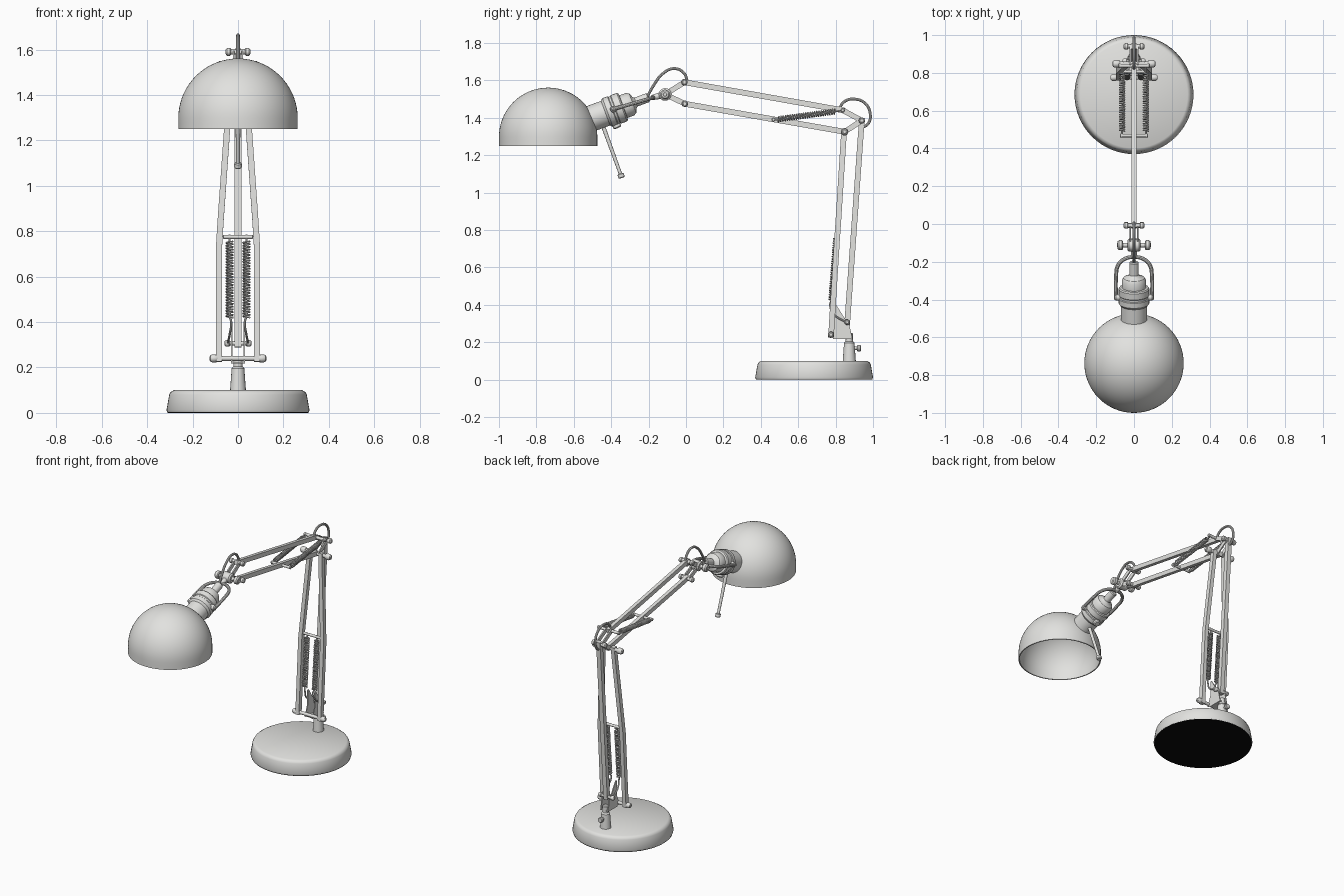
import bpy, bmesh, math
from mathutils import Vector as V

if "Cube" in bpy.data.objects:
    bpy.data.objects.remove(bpy.data.objects["Cube"])


def material(name, rgb):
    m = bpy.data.materials.new(name)
    m.diffuse_color = (*rgb, 1)
    m.use_nodes = True
    m.node_tree.nodes["Principled BSDF"].inputs["Base Color"].default_value = m.diffuse_color
    return m


GREY = material("light grey metal", (0.76, 0.76, 0.74))
BLACK = material("black pad", (0.003, 0.003, 0.003))


def finish(name, bm, mat=GREY, angle=35):
    bmesh.ops.recalc_face_normals(bm, faces=bm.faces)
    me = bpy.data.meshes.new(name)
    bm.to_mesh(me)
    bm.free()
    me.materials.append(mat)
    for p in me.polygons:
        p.use_smooth = True
    me.set_sharp_from_angle(angle=math.radians(angle))
    ob = bpy.data.objects.new(name, me)
    bpy.context.collection.objects.link(ob)
    return ob


def lathe(name, profile, origin, axis=(0, 0, 1), segs=24, mat=GREY):
    """Revolve (radius, height) points around an axis."""
    bm = bmesh.new()
    q = V((0, 0, 1)).rotation_difference(V(axis).normalized())
    rings = []
    for r, h in profile:
        n = 1 if r == 0 else segs
        rings.append([bm.verts.new(V(origin) + q @ V((r * math.cos(a), r * math.sin(a), h)))
                      for a in (2 * math.pi * i / segs for i in range(n))])
    for a, b in zip(rings, rings[1:]):
        for i in range(segs):
            j = (i + 1) % segs
            f = [a[i % len(a)], a[j % len(a)], b[j % len(b)], b[i % len(b)]]
            bm.faces.new(list(dict.fromkeys(f)))
    return finish(name, bm, mat)


def rod(name, a, b, r, r2=None):
    """Round bar between two points with softened ends."""
    a, b = V(a), V(b)
    L, r2 = (b - a).length, r2 or r
    e = min(0.25 * r, L * 0.2)
    return lathe(name, [(0, 0), (r - e, 0), (r, e), (r2, L - e), (r2 - e, L), (0, L)], a, b - a, 16)


def pin(name, y, z, half, r, knob_r, knob_len):
    """Cross pin along x with a rounded knob on each end."""
    rod(name, (-half, y, z), (half, y, z), r)
    for s, side in ((-1, "left"), (1, "right")):
        k, l = knob_r, knob_len
        lathe(f"{name}_knob_{side}",
              [(0, 0), (k * .8, 0), (k, l * .15), (k, l * .7), (k * .75, l * .92), (0, l)],
              (s * (half - l), y, z), (s, 0, 0), 16)


def bar(name, pts, w, h):
    """Rectangular strip swept through points; w across x, h in the yz plane."""
    bm = bmesh.new()
    pts = [V(p) for p in pts]
    rings = []
    for i, p in enumerate(pts):
        d = pts[min(i + 1, len(pts) - 1)] - pts[max(i - 1, 0)]
        n = V((0, -d.z, d.y)).normalized() * h / 2
        x = V((w / 2, 0, 0))
        rings.append([bm.verts.new(p + s) for s in (x + n, x - n, -x - n, -x + n)])
    for a, b in zip(rings, rings[1:]):
        for i in range(4):
            bm.faces.new((a[i], a[(i + 1) % 4], b[(i + 1) % 4], b[i]))
    bm.faces.new(rings[0])
    bm.faces.new(rings[-1])
    return finish(name, bm)


def plate(name, outline, x, t):
    """Flat yz outline with thickness t centred on x."""
    bm = bmesh.new()
    f = bm.faces.new([bm.verts.new((x - t / 2, y, z)) for y, z in outline])
    g = bmesh.ops.extrude_face_region(bm, geom=[f])["geom"]
    bmesh.ops.translate(bm, vec=(t, 0, 0), verts=[v for v in g if isinstance(v, bmesh.types.BMVert)])
    return finish(name, bm)


def tube(name, pts, r, smooth=True, res=8, sides=3):
    """Round wire through points."""
    cu = bpy.data.curves.new(name, "CURVE")
    cu.dimensions = "3D"
    cu.bevel_depth, cu.bevel_resolution, cu.use_fill_caps = r, sides, True
    if smooth:
        sp = cu.splines.new("BEZIER")
        sp.bezier_points.add(len(pts) - 1)
        for bp, p in zip(sp.bezier_points, pts):
            bp.co, bp.handle_left_type, bp.handle_right_type = p, "AUTO", "AUTO"
        sp.resolution_u = res
    else:
        sp = cu.splines.new("POLY")
        sp.points.add(len(pts) - 1)
        for q, p in zip(sp.points, pts):
            q.co = (*p, 1)
    tmp = bpy.data.objects.new("tmp", cu)
    bpy.context.collection.objects.link(tmp)
    me = bpy.data.meshes.new_from_object(tmp.evaluated_get(bpy.context.evaluated_depsgraph_get()))
    bpy.data.objects.remove(tmp)
    bm = bmesh.new()
    bm.from_mesh(me)
    return finish(name, bm)


def spring(name, a, b, r, wire, turns):
    a, b = V(a), V(b)
    q = V((0, 0, 1)).rotation_difference((b - a).normalized())
    n = turns * 12
    pts = [a.lerp(b, i / n) + q @ V((r * math.cos(i * math.pi / 6), r * math.sin(i * math.pi / 6), 0))
           for i in range(n + 1)]
    return tube(name, pts, wire, smooth=False, sides=1)


# Round weighted base, black underside pad
lathe("base", [(0, .004), (.312, .004), (.315, .012), (.303, .08), (.297, .092), (.283, .1), (0, .1)],
      (0, .685, 0), segs=64)
lathe("base_pad", [(0, 0), (.311, 0), (.311, .005), (0, .005)], (0, .685, 0), segs=64, mat=BLACK)

# Post with clamp screw, and the bracket above it
rod("post", (0, .873, .09), (0, .873, .205), .035, .028)
rod("clamp_screw", (0, .89, .168), (0, .925, .168), .009)
rod("clamp_screw_head", (0, .915, .168), (0, .935, .168), .018)
rod("post_spindle", (0, .873, .2), (0, .873, .25), .02)
for s, side in ((-1, "left"), (1, "right")):
    plate(f"base_bracket_{side}",
          [(.765, .225), (.89, .217), (.872, .30), (.865, .325), (.85, .325), (.803, .40), (.793, .395), (.795, .30)],
          s * .027, .006)
plate("base_bracket_floor", [(.785, .217), (.888, .217), (.888, .224), (.785, .224)], 0, .06)
pin("lower_front_pin", .775, .24, .125, .011, .017, .035)
pin("lower_rear_pin", .862, .307, .06, .01, .015, .024)

# Lower arm: bent pair in front, single bar behind
for s, side in ((-1, "left"), (1, "right")):
    bar(f"lower_arm_front_{side}",
        [(s * .083, .775, .225), (s * .083, .807, .74), (s * .077, .814, .84),
         (s * .048, .84, 1.25), (s * .043, .846, 1.34)], .027, .03)
bar("lower_arm_rear", [(0, .861, .29), (0, .941, 1.4)], .03, .03)
rod("lower_spring_bar", (-.066, .807, .775), (.066, .807, .775), .009)

# Lower springs with hooks
for s, side in ((-1, "left"), (1, "right")):
    spring(f"lower_spring_{side}", (s * .037, .778, .42), (s * .037, .804, .755), .0145, .004, 28)
    tube(f"lower_spring_top_hook_{side}", [(s * .037, .804, .75), (s * .037, .807, .785)], .005)
    tube(f"lower_spring_hook_{side}",
         [(s * .037, .778, .425), (s * .03, .77, .40), (s * .036, .79, .35), (s * .045, .855, .307)], .005)

# Elbow: V plates, pins and bars
A, B, C = (.838, 1.44), (.94, 1.385), (.848, 1.325)
for s, side in ((-1, "left"), (1, "right")):
    for nm, p in (("upper", A), ("lower", C)):
        bar(f"elbow_{nm}_link_{side}", [(s * .02, *p), (s * .02, *B)], .008, .028)
pin("elbow_rear_pin", *B, .055, .012, .017, .024)
pin("elbow_lower_pin", *C, .115, .012, .02, .04)
pin("elbow_upper_pin", *A, .085, .01, .012, .015)

# Upper arm: two parallel bars
bar("upper_arm_top", [(0, -.02, 1.592), (0, .85, 1.438)], .024, .03)
bar("upper_arm_bottom", [(0, -.02, 1.477), (0, .86, 1.323)], .024, .03)
pin("upper_spring_bar", .468, 1.39, .075, .009, .011, .012)
for s, side in ((-1, "left"), (1, "right")):
    spring(f"upper_spring_{side}", (s * .063, .49, 1.392), (s * .063, .80, 1.434), .0135, .004, 26)
    tube(f"upper_spring_hooks_{side}", [(s * .063, .465, 1.389), (s * .063, .495, 1.392)], .005)
    tube(f"upper_spring_end_{side}", [(s * .063, .795, 1.433), (s * .063, .84, 1.44)], .005)

# Head joint: V plates, pins and large thumb knobs
H = (-.112, 1.525)
for s, side in ((-1, "left"), (1, "right")):
    for nm, p in (("upper", (-.008, 1.59)), ("lower", (-.006, 1.475))):
        bar(f"head_{nm}_link_{side}", [(s * .019, *p), (s * .019, *H)], .008, .028)
pin("head_upper_pin", -.008, 1.59, .055, .012, .017, .024)
pin("head_lower_pin", -.006, 1.475, .055, .012, .017, .024)
pin("head_pivot", *H, .09, .012, .026, .032)
rod("head_pivot_hub", (-.035, *H), (.035, *H), .034)
rod("yoke_stem", (0, -.10, 1.527), (0, -.185, 1.507), .02, .014)

# Yoke around the socket
half = [(.095, -.40), (.095, -.28), (.085, -.22), (.05, -.185)]
path = half + [(0, -.175)] + [(-x, y) for x, y in reversed(half)]
tube("yoke", [(x, y, 1.443 + (y + .4) * .29) for x, y in path], .0105)
for s, side in ((-1, "left"), (1, "right")):
    rod(f"yoke_screw_{side}", (s * .06, -.388, 1.446), (s * .1, -.388, 1.446), .018)

# Lamp socket along its tilted axis
lathe("socket", [(0, 0), (.07, 0), (.07, .085), (.076, .09), (.081, .097), (.081, .125), (.077, .129),
                 (.077, .14), (.081, .144), (.081, .178), (.076, .185), (.064, .187), (.064, .225),
                 (.055, .24), (.032, .25), (.025, .258), (.025, .325), (.02, .33), (0, .33)],
      (0, -.51, 1.395), (0, .939, .345), 32)
rod("socket_thumb_screw", (0, -.385, 1.39), (0, -.365, 1.345), .022)

# Dome shade, hollow and open below
R, t = .263, .007
arc = [i * math.pi / 36 for i in range(18)]
outer = [(R, 1.25), (R, 1.275)] + [(R * math.cos(a), 1.298 + R * math.sin(a)) for a in arc] + [(0, 1.298 + R)]
inner = [(max(r - t, 0), z if z < 1.3 else z - t) for r, z in outer]
inner = [(R - t, 1.25), (R - t, 1.275)] + [((R - t) * math.cos(a), 1.298 + (R - t) * math.sin(a)) for a in arc] \
    + [(0, 1.298 + R - t)]
lathe("shade", list(reversed(inner)) + outer, (0, -.737, 0), segs=64)

# Adjusting handle below the socket
rod("handle", (0, -.445, 1.36), (0, -.347, 1.09), .011, .009)
rod("handle_tip", (0, -.351, 1.102), (0, -.343, 1.078), .017)

# Power cable loops at head and elbow
tube("head_cable", [(0, -.21, 1.507), (0, -.175, 1.57), (0, -.125, 1.635), (0, -.065, 1.663),
                    (0, -.012, 1.64), (0, .01, 1.585)], .008)
tube("elbow_cable", [(0, .815, 1.44), (0, .845, 1.485), (0, .9, 1.5), (0, .96, 1.475),
                     (0, .985, 1.42), (0, .975, 1.37), (0, .94, 1.345)], .008)
